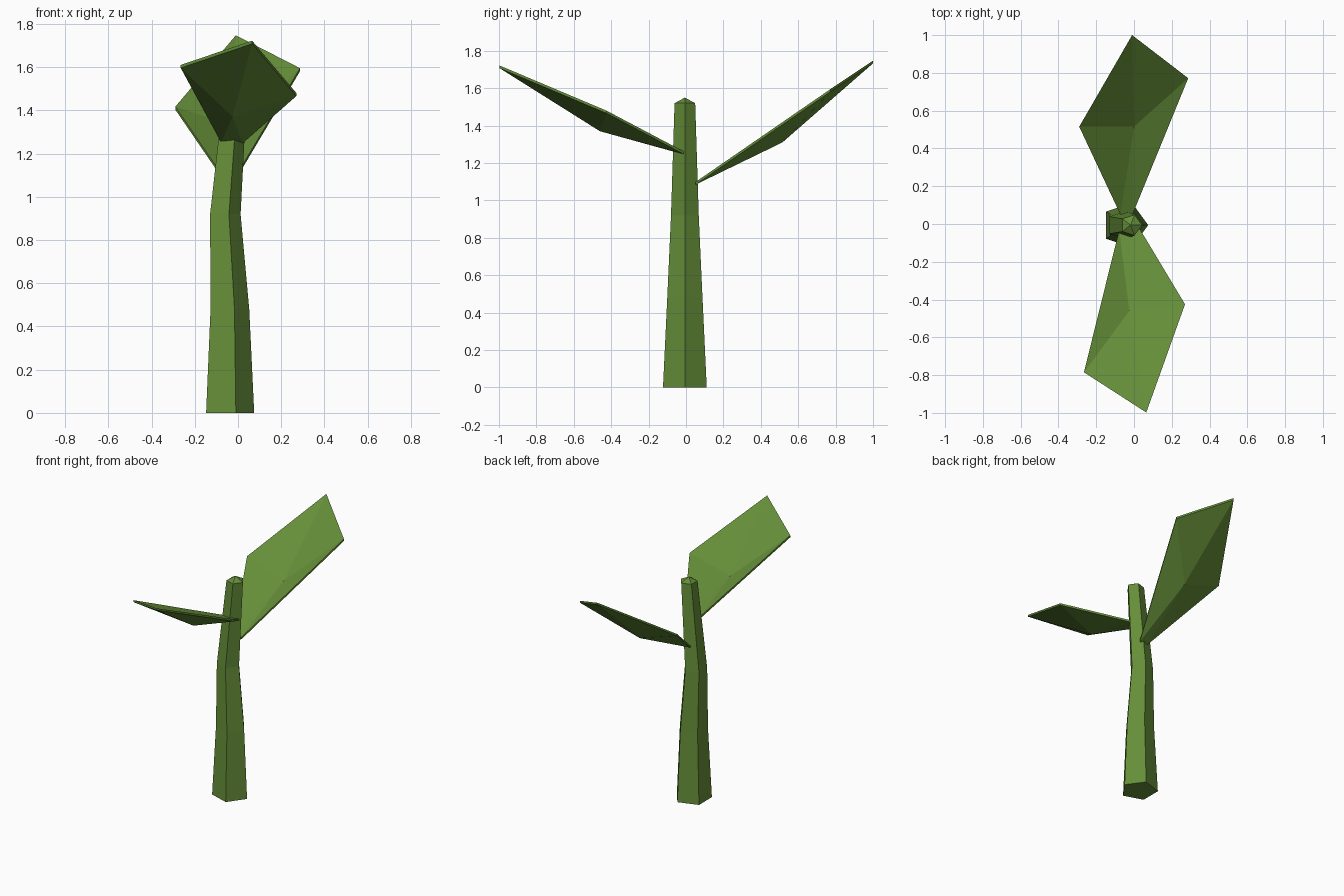
import bpy, bmesh, math
from mathutils import Vector

if "Cube" in bpy.data.objects:
    bpy.data.objects.remove(bpy.data.objects["Cube"])

green = bpy.data.materials.new("leaf_green")
green.diffuse_color = (0.13, 0.27, 0.04, 1)
green.use_nodes = True
green.node_tree.nodes["Principled BSDF"].inputs["Base Color"].default_value = green.diffuse_color


def finish(name, bm):
    bmesh.ops.recalc_face_normals(bm, faces=bm.faces)
    me = bpy.data.meshes.new(name)
    bm.to_mesh(me)
    bm.free()
    ob = bpy.data.objects.new(name, me)
    me.materials.append(green)
    bpy.context.collection.objects.link(ob)
    return ob


# Bent five-sided stem: centre x, height, radius of each ring
rings = [(-0.048, 0, 0.123), (-0.047, 0.48, 0.099),
         (-0.066, 0.92, 0.078), (-0.015, 1.52, 0.058)]
bm = bmesh.new()
loops = []
for cx, z, r in rings:
    loops.append([bm.verts.new((cx + r * math.cos(i * math.tau / 5),
                                -0.006 + r * math.sin(i * math.tau / 5), z))
                  for i in range(5)])
for a, b in zip(loops, loops[1:]):
    for i in range(5):
        j = (i + 1) % 5
        bm.faces.new((a[i], a[j], b[j], b[i]))
bm.faces.new(loops[0][::-1])
# low pointed cap
peak = bm.verts.new((-0.018, -0.006, 1.55))
for i in range(5):
    bm.faces.new((loops[-1][i], loops[-1][(i + 1) % 5], peak))
finish("stem", bm)


# Folded leaf blade: sunken middle point fanned to its outline, thin solid
def leaf(name, middle, outline, thick=0.014):
    bm = bmesh.new()
    layers = []
    for dz in (0, -thick):
        off = Vector((0, 0, dz))
        m = bm.verts.new(Vector(middle) + off)
        rim = [bm.verts.new(Vector(p) + off) for p in outline]
        for i in range(len(rim)):
            bm.faces.new((m, rim[i], rim[(i + 1) % len(rim)]))
        layers.append(rim)
    top, low = layers
    for i in range(len(top)):
        j = (i + 1) % len(top)
        bm.faces.new((top[i], low[i], low[j], top[j]))
    finish(name, bm)


leaf("front_leaf", (-0.025, -0.46, 1.384),
     [(-0.078, -0.03, 1.265), (-0.265, -0.785, 1.61), (0.065, -0.998, 1.722),
      (0.27, -0.425, 1.48), (0.022, -0.012, 1.262)])
leaf("back_leaf", (0.0, 0.515, 1.324),
     [(-0.008, 0.05, 1.098), (0.287, 0.772, 1.595), (-0.01, 1.0, 1.747),
      (-0.29, 0.515, 1.417), (-0.072, 0.05, 1.098)])
